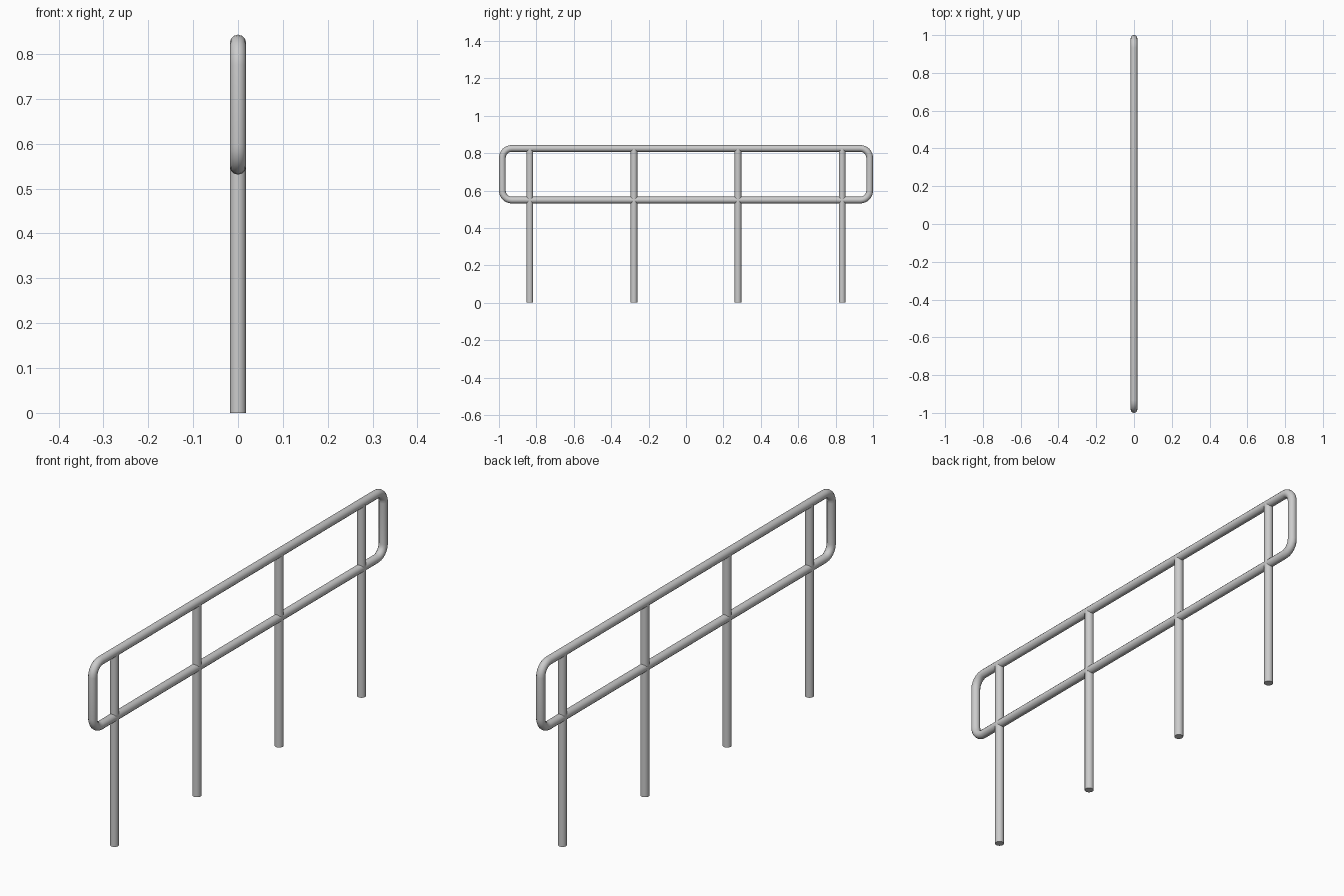
import bpy
from math import sin, cos, pi, radians

if "Cube" in bpy.data.objects:
    bpy.data.objects.remove(bpy.data.objects["Cube"])

R = 0.018                      # tube radius
Y, Z0, Z1 = 0.982, 0.549, 0.825  # rail centreline extents
CORNER = 0.05
STEPS = 6


def smooth(obj):
    bpy.ops.object.select_all(action='DESELECT')
    obj.select_set(True)
    bpy.context.view_layer.objects.active = obj
    bpy.ops.object.shade_smooth_by_angle(angle=radians(40))


# Rounded rectangular rail loop, a tube swept along a closed path
path = []
corners = [(Y, Z1, 0), (-Y, Z1, 1), (-Y, Z0, 2), (Y, Z0, 3)]
for y, z, quarter in corners:
    cy = y - CORNER * (1 if y > 0 else -1)
    cz = z - CORNER * (1 if z == Z1 else -1)
    for i in range(STEPS + 1):
        a = (quarter + i / STEPS) * pi / 2
        path.append((0, cy + CORNER * cos(a), cz + CORNER * sin(a), 1))

curve = bpy.data.curves.new("rail_loop", 'CURVE')
curve.dimensions = '3D'
curve.bevel_depth = R
curve.bevel_resolution = 4
spline = curve.splines.new('POLY')
spline.points.add(len(path) - 1)
for point, co in zip(spline.points, path):
    point.co = co
spline.use_cyclic_u = True
rail = bpy.data.objects.new("rail_loop", curve)
bpy.context.collection.objects.link(rail)
rail.select_set(True)
bpy.context.view_layer.objects.active = rail
bpy.ops.object.convert(target='MESH')
smooth(bpy.context.object)

# Four upright posts, running up into the top rail
for n, y in enumerate((-0.835, -0.278, 0.278, 0.835), 1):
    bpy.ops.mesh.primitive_cylinder_add(vertices=16, radius=R, depth=0.822,
                                        location=(0, y, 0.411))
    post = bpy.context.object
    post.name = f"post_{n}"
    smooth(post)
